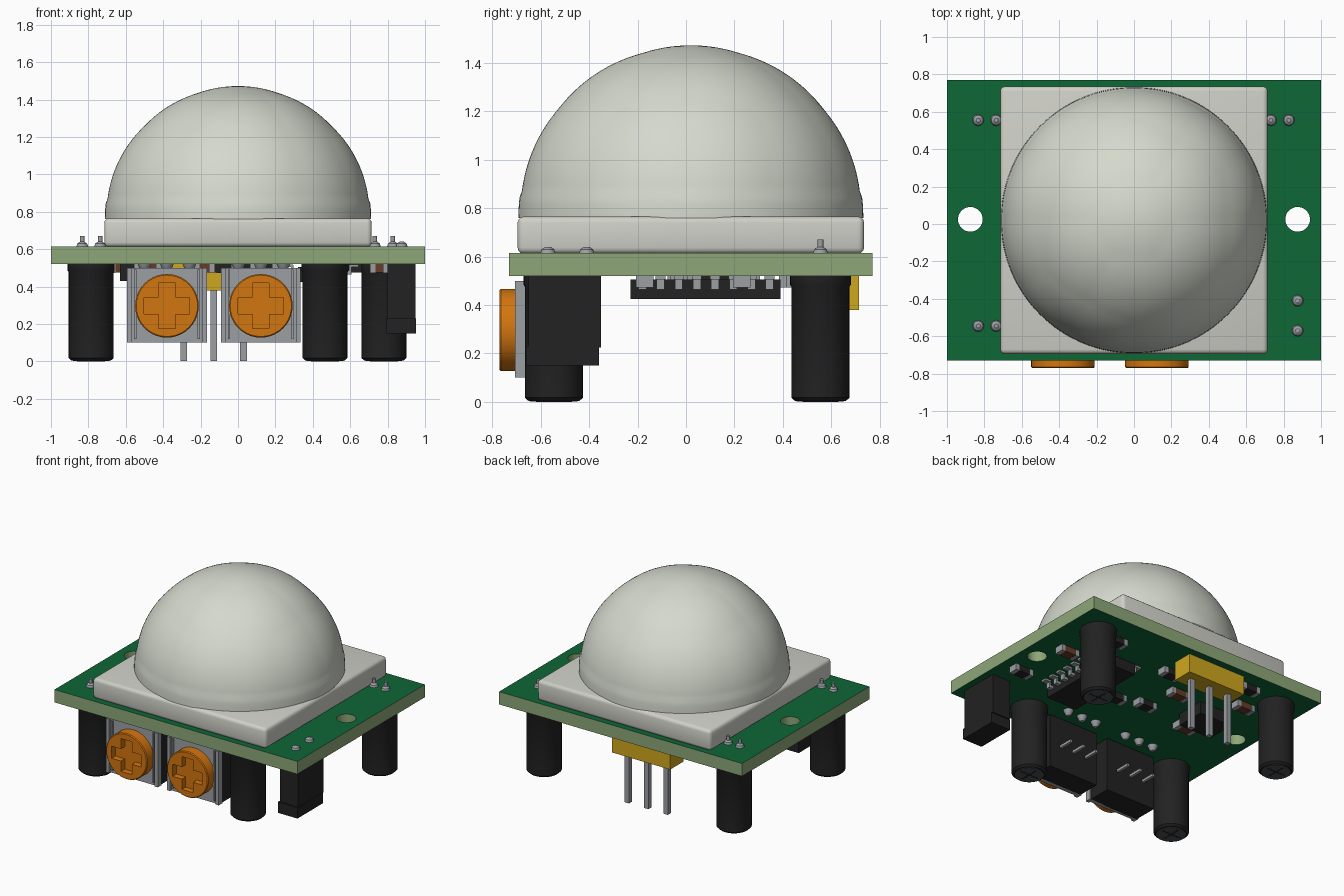
import bpy, bmesh, math
from mathutils import Vector, Matrix

if "Cube" in bpy.data.objects:
    bpy.data.objects.remove(bpy.data.objects["Cube"], do_unlink=True)


def material(name, r, g, b):
    m = bpy.data.materials.new(name)
    m.use_nodes = True
    m.diffuse_color = (r, g, b, 1)
    bsdf = next(n for n in m.node_tree.nodes if n.type == 'BSDF_PRINCIPLED')
    bsdf.inputs["Base Color"].default_value = (r, g, b, 1)
    bsdf.inputs["Roughness"].default_value = 0.6
    return m


GREEN = material("board green", 0.004, 0.135, 0.037)
OLIVE = material("board edge", 0.27, 0.39, 0.19)
LENS = material("lens white", 0.66, 0.69, 0.61)
BASE = material("base white", 0.63, 0.63, 0.58)
ORANGE = material("knob orange", 0.65, 0.18, 0.005)
YELLOW = material("header yellow", 0.62, 0.39, 0.013)
METAL = material("metal grey", 0.33, 0.35, 0.37)
BLACK = material("plastic black", 0.016, 0.016, 0.017)
DARK = material("can grey", 0.07, 0.075, 0.08)
BROWN = material("chip brown", 0.13, 0.045, 0.02)


def finish(name, bm, mat, smooth=False):
    bmesh.ops.recalc_face_normals(bm, faces=bm.faces)
    me = bpy.data.meshes.new(name)
    bm.to_mesh(me)
    bm.free()
    me.materials.append(mat)
    ob = bpy.data.objects.new(name, me)
    bpy.context.collection.objects.link(ob)
    activate(ob)
    if smooth:
        bpy.ops.object.shade_smooth_by_angle(angle=math.radians(35))
    return ob


def activate(ob):
    bpy.ops.object.select_all(action='DESELECT')
    ob.select_set(True)
    bpy.context.view_layer.objects.active = ob


def box(name, xs, ys, zs, mat, bevel=0, segments=1):
    """Box from its ranges on the three axes."""
    bm = bmesh.new()
    bmesh.ops.create_cube(bm, size=1)
    lo, hi = Vector((xs[0], ys[0], zs[0])), Vector((xs[1], ys[1], zs[1]))
    for v in bm.verts:
        v.co = (lo + hi) / 2 + v.co * (hi - lo)
    if bevel:
        bmesh.ops.bevel(bm, geom=bm.edges[:], offset=bevel, segments=segments,
                        profile=0.5, affect='EDGES')
    return finish(name, bm, mat, segments > 1)


def block(name, x, y, z, w, d, h, mat):
    return box(name, (x - w / 2, x + w / 2), (y - d / 2, y + d / 2), (z, z + h), mat)


def lathe(name, profile, loc, mat, steps=32, forward=False):
    """Revolve (radius, height) points about z, or about -y if forward."""
    bm = bmesh.new()
    vs = [bm.verts.new((r, 0, z)) for r, z in profile]
    es = [bm.edges.new(p) for p in zip(vs, vs[1:])]
    bmesh.ops.spin(bm, geom=vs + es, cent=(0, 0, 0), axis=(0, 0, 1),
                   angle=math.tau, steps=steps, use_duplicate=False)
    bmesh.ops.remove_doubles(bm, verts=bm.verts, dist=0.0001)
    if forward:
        bm.transform(Matrix.Rotation(math.pi / 2, 4, 'X'))
    bm.transform(Matrix.Translation(loc))
    return finish(name, bm, mat, True)


def cut(ob, cutter):
    mod = ob.modifiers.new("cut", 'BOOLEAN')
    mod.operation, mod.solver, mod.object = 'DIFFERENCE', 'EXACT', cutter
    activate(ob)
    bpy.ops.object.modifier_apply(modifier=mod.name)
    bpy.data.objects.remove(cutter, do_unlink=True)


# Circuit board with two mounting holes: green faces, pale edges
board = box("circuit_board", (-1, 1), (-0.73, 0.77), (0.52, 0.615), GREEN)
for x in (-0.875, 0.875):
    cut(board, lathe("hole_cutter", [(0, 0.4), (0.066, 0.4), (0.066, 0.7), (0, 0.7)],
                     (x, 0.025, 0), OLIVE))
board.data.materials.clear()
board.data.materials.append(GREEN)
board.data.materials.append(OLIVE)
for p in board.data.polygons:
    p.material_index = 0 if abs(p.normal.z) > 0.5 else 1

# Square lens base
box("lens_base", (-0.715, 0.715), (-0.695, 0.735), (0.612, 0.765), BASE, 0.025, 3)

# Dome made of slightly bulging lens cells above a plain rim
cells = [Vector((0, 0, 1))]
for count, tilt in ((6, 33), (12, 64)):
    for i in range(count):
        a, t = math.tau * (i + 0.5) / count, math.radians(tilt)
        cells.append(Vector((math.sin(t) * math.cos(a), math.sin(t) * math.sin(a), math.cos(t))))
bm = bmesh.new()
bmesh.ops.create_uvsphere(bm, u_segments=128, v_segments=80, radius=0.712)
bmesh.ops.delete(bm, geom=[v for v in bm.verts if v.co.z < -0.001], context='VERTS')
for v in bm.verts:
    if v.co.z > 0.11:
        n = v.co.normalized()
        v.co -= n * 0.04 * min(n.angle(c) for c in cells) ** 2
bm.transform(Matrix.Translation((0, 0.02, 0.76)))
finish("lens_dome", bm, LENS, True)


def solder_pin(x, y, top):
    lathe("solder_pin", [(0.032, 0.612), (0.026, 0.63), (0.012, 0.64), (0.012, top), (0, top)],
          (x, y, 0), METAL, 12)


# Four capacitor cans under the board, with scored ends
for x, y in ((-0.785, -0.545), (0.465, -0.545), (-0.785, 0.555), (0.78, 0.555)):
    lathe("capacitor", [(0, 0.004), (0.105, 0.004), (0.12, 0.018), (0.12, 0.475),
                        (0.126, 0.485), (0.126, 0.52)], (x, y, 0), BLACK)
    lathe("capacitor_end", [(0.098, 0.005), (0.098, 0.001), (0, 0.001)], (x, y, 0), DARK)
    block("score_line", x, y, 0, 0.15, 0.012, 0.004, BLACK)
    block("score_line", x, y, 0, 0.012, 0.15, 0.004, BLACK)
    if abs(x) > 0.7:
        for side in (-0.048, 0.048):
            solder_pin(x + side, y, 0.67)

# Jumper block
box("jumper_body", (0.8, 0.95), (-0.65, -0.35), (0.225, 0.52), BLACK)
box("jumper_cap", (0.79, 0.952), (-0.66, -0.36), (0.15, 0.23), BLACK)
for y in (-0.57, -0.41):
    solder_pin(0.875, y, 0.638)

# Two adjusting dials on the front
for x in (-0.38, 0.122):
    z = 0.297
    box("dial_body", (x - 0.205, x + 0.205), (-0.67, -0.49), (0.1, 0.5), BLACK)
    box("dial_plate", (x - 0.213, x + 0.213), (-0.69, -0.66), (0.1, 0.5), METAL)
    for s in (-1, 1):
        block("plate_rail", x + s * 0.2, -0.685, 0.1, 0.026, 0.04, 0.4, METAL)
        block("plate_strip", x + s * 0.17, -0.69, 0.12, 0.012, 0.02, 0.37, METAL)
    knob = lathe("dial_knob", [(0, 0.66), (0.17, 0.66), (0.17, 0.764), (0.164, 0.77), (0, 0.77)],
                 (x, 0, z), ORANGE, 40, True)
    # Cross-shaped screwdriver slot
    arm, reach = 0.045, 0.122
    bm = bmesh.new()
    outline = []
    for q in range(4):
        turn = Matrix.Rotation(q * math.pi / 2, 4, 'Y')
        for c in ((arm, arm), (reach, arm), (reach, -arm)):
            outline.append(bm.verts.new(turn @ Vector((c[0], -0.8, c[1])) + Vector((x, 0, z))))
    face = bm.faces.new(outline)
    ext = bmesh.ops.extrude_face_region(bm, geom=[face])
    bmesh.ops.translate(bm, vec=(0, 0.075, 0),
                        verts=[g for g in ext["geom"] if isinstance(g, bmesh.types.BMVert)])
    cut(knob, finish("slot_cutter", bm, ORANGE))
    for i in (-1, 0, 1):
        block("dial_stub", x + i * 0.11, -0.44, 0.27, 0.02, 0.12, 0.02, METAL)
        lathe("dial_solder", [(0.036, 0.52), (0.028, 0.5), (0.014, 0.48), (0, 0.48)],
              (x + i * 0.12, -0.4, 0), METAL, 12)

# Pin header at the back
box("header_body", (-0.37, 0.11), (0.56, 0.715), (0.38, 0.52), YELLOW)
for i in (-1, 0, 1):
    block("header_pin", -0.13 + i * 0.16, 0.635, 0.002, 0.036, 0.036, 0.42, METAL)

# Main chip with its two rows of leads
box("main_chip", (0.32, 0.57), (-0.23, 0.39), (0.425, 0.505), BLACK)
for i in range(8):
    y = -0.18 + i * 0.075
    for s in (-1, 1):
        block("chip_lead", 0.445 + s * 0.14, y, 0.465, 0.04, 0.032, 0.02, METAL)
        block("chip_lead_leg", 0.445 + s * 0.155, y, 0.465, 0.014, 0.032, 0.05, METAL)
        block("chip_foot", 0.445 + s * 0.175, y, 0.505, 0.05, 0.04, 0.014, METAL)

# Smaller parts under the board: a square chip, then two-ended components
box("square_chip", (-0.63, -0.36), (0.05, 0.27), (0.43, 0.52), BLACK)
small_parts = [(0.78, 0.23, BROWN), (0.85, -0.17, BLACK), (-0.08, 0.02, BLACK),
               (0.14, -0.03, BLACK), (-0.16, 0.27, BROWN), (0.06, 0.45, BLACK),
               (-0.48, 0.63, BLACK), (-0.61, 0.42, BROWN), (-0.48, -0.04, BROWN),
               (0.62, 0.55, BLACK)]
for x, y, mat in small_parts:
    block("small_part", x, y, 0.475, 0.1, 0.07, 0.046, mat)
    for s in (-1, 1):
        block("small_part_end", x + s * 0.06, y, 0.473, 0.03, 0.072, 0.048, METAL)
